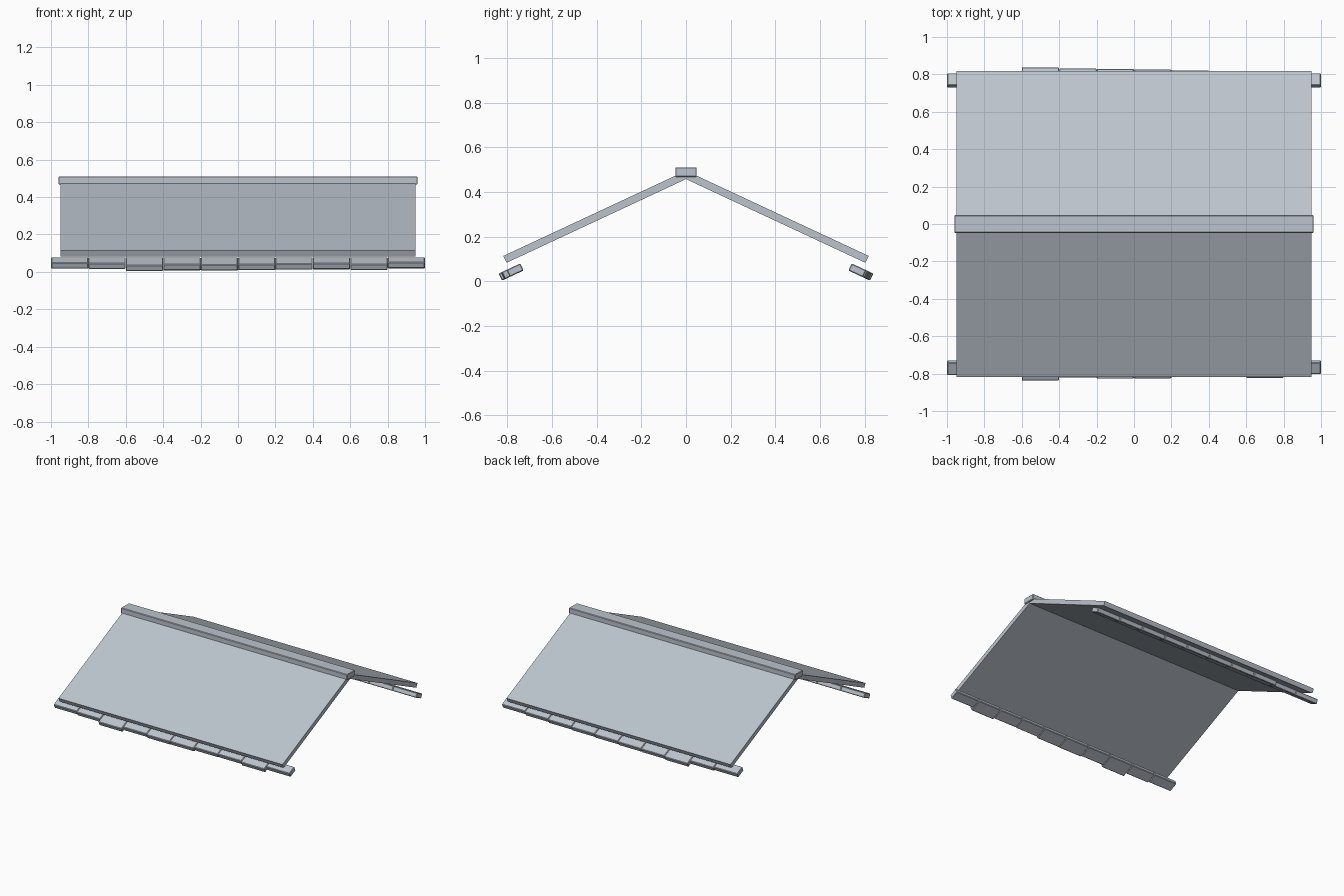
import bpy, math

if "Cube" in bpy.data.objects:
    bpy.data.objects.remove(bpy.data.objects["Cube"])

ANG = math.radians(25)
C, S = math.cos(ANG), math.sin(ANG)

mat = bpy.data.materials.new("pale_blue_grey")
mat.diffuse_color = (0.50, 0.55, 0.61, 1)
mat.use_nodes = True
mat.node_tree.nodes["Principled BSDF"].inputs["Base Color"].default_value = mat.diffuse_color


def prism(name, profile, x0, x1, bevel=0.0):
    """Extrude a (y, z) profile along x."""
    n = len(profile)
    verts = [(x, y, z) for x in (x0, x1) for y, z in profile]
    faces = [tuple(range(n))[::-1], tuple(range(n, 2 * n))]
    faces += [(i, (i + 1) % n, n + (i + 1) % n, n + i) for i in range(n)]
    area = sum(profile[i][0] * profile[(i + 1) % n][1]
               - profile[(i + 1) % n][0] * profile[i][1] for i in range(n))
    if area < 0:
        faces = [f[::-1] for f in faces]
    me = bpy.data.meshes.new(name)
    me.from_pydata(verts, [], faces)
    me.materials.append(mat)
    ob = bpy.data.objects.new(name, me)
    bpy.context.collection.objects.link(ob)
    if bevel:
        m = ob.modifiers.new("bevel", 'BEVEL')
        m.width = bevel
        m.segments = 1
    return ob


# tile lengths along each eave, from x = -1 to x = 1
LENGTHS = {
    "front": [.074, .080, .107, .090, .096, .094, .084, .082, .092, .068],
    "back": [.072, .078, .107, .100, .098, .094, .090, .086, .080, .072],
}

for side, s in (("front", -1), ("back", 1)):
    # sloping roof slab, square-cut at the eave
    t = 0.034
    top_y, top_z = 0.818, 0.113
    slab = [(0, top_z + top_y * S / C), (top_y, top_z),
            (top_y - t * S, top_z - t * C),
            (0, top_z + top_y * S / C - t / C)]
    prism(side + "_roof_slab", [(s * y, z) for y, z in slab], -0.95, 0.95)

    # row of uneven eave tiles below the slab
    t = 0.035
    py, pz = 0.742, 0.0795
    for i, length in enumerate(LENGTHS[side]):
        qy, qz = py + length * C, pz - length * S
        tile = [(py, pz), (qy, qz), (qy - t * S, qz - t * C),
                (py - t * S, pz - t * C)]
        x = -1 + 0.2 * i
        prism(f"{side}_eave_tile_{i + 1}", [(s * y, z) for y, z in tile],
              x + 0.0005, x + 0.1995, 0.004)

# ridge cap
prism("ridge_cap", [(-.048, .467), (.048, .467), (.048, .51), (-.048, .51)],
      -0.96, 0.96, 0.004)
